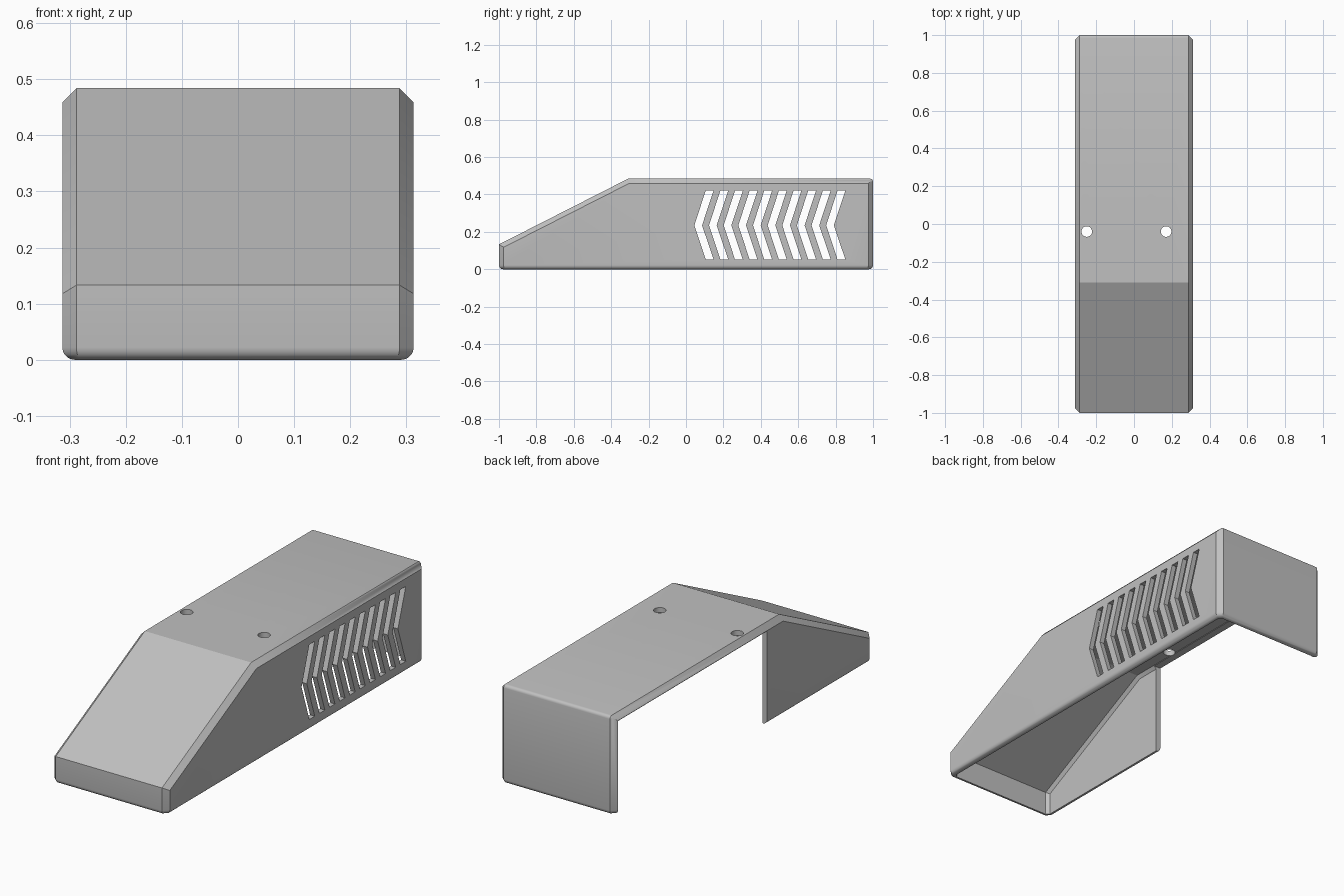
import bpy, bmesh, math
from mathutils import Matrix

cube = bpy.data.objects.get("Cube")
if cube:
    bpy.data.objects.remove(cube, do_unlink=True)

HALF, CHAMFER, WALL = 0.313, 0.025, 0.025

grey = bpy.data.materials.new("light_grey")
grey.use_nodes = True
grey.diffuse_color = (0.53, 0.53, 0.53, 1)
grey.node_tree.nodes["Principled BSDF"].inputs["Base Color"].default_value = grey.diffuse_color


def extrude_profile(profile, x0, x1):
    """Solid prism from a (y, z) profile, running from x0 to x1."""
    bm = bmesh.new()
    add_prism(bm, profile, x0, x1)
    return bm


def add_prism(bm, profile, x0, x1):
    a = [bm.verts.new((x0, y, z)) for y, z in profile]
    b = [bm.verts.new((x1, y, z)) for y, z in profile]
    faces = [bm.faces.new(a), bm.faces.new(b[::-1])]
    n = len(profile)
    for i in range(n):
        j = (i + 1) % n
        faces.append(bm.faces.new((a[j], a[i], b[i], b[j])))
    bmesh.ops.recalc_face_normals(bm, faces=faces)


def bevel(bm, test, size, segments):
    edges = [e for e in bm.edges if test(*[v.co for v in e.verts])]
    bmesh.ops.bevel(bm, geom=edges, offset=size, segments=segments,
                    profile=0.5, affect='EDGES', clamp_overlap=True)


def finish(bm, name, helper=False):
    mesh = bpy.data.meshes.new(name)
    bm.to_mesh(mesh)
    bm.free()
    obj = bpy.data.objects.new(name, mesh)
    bpy.context.collection.objects.link(obj)
    mesh.materials.append(grey)
    if helper:
        obj.hide_render = True
        obj.hide_viewport = True
        obj.display_type = 'WIRE'
    return obj


def side_rim(half, floor):
    """Edges around both side faces, leaving out the bottom ones."""
    return lambda a, b: (abs(a.x - b.x) < 1e-4 and abs(abs(a.x) - half) < 1e-4
                         and not (a.z < floor + 1e-4 and b.z < floor + 1e-4))


# Outer body: sloped nose, chamfered sides, rounded foot and rear top edge
outer = [(-1, 0), (-1, 0.133), (-0.31, 0.484), (1, 0.484), (1, 0)]
bm = extrude_profile(outer, -HALF, HALF)
bevel(bm, side_rim(HALF, 0), CHAMFER, 1)
bevel(bm, lambda a, b: min(a.y, b.y) > 0.97 and min(a.z, b.z) > 0.45
      and abs(a.x - b.x) > 0.1, 0.015, 4)
bevel(bm, lambda a, b: max(a.z, b.z) < 1e-4, 0.022, 5)
cover = finish(bm, "cover_shell")

# Hollow inside, open at the bottom
inner = [(-0.975, -0.1), (-0.975, 0.118), (-0.304, 0.459), (0.975, 0.459), (0.975, -0.1)]
bm = extrude_profile(inner, WALL - HALF, HALF - WALL)
bevel(bm, side_rim(HALF - WALL, -0.1), 0.0146, 1)
cavity = finish(bm, "cavity_cutter", True)

# Large opening in the right wall
opening = [(-0.18, -0.2), (-0.18, 0.457), (0.973, 0.457), (0.973, -0.2)]
side_opening = finish(extrude_profile(opening, -0.5, -0.26), "side_opening_cutter", True)

# Row of chevron vents in the left wall
chevron = [(0.105, 0.42), (0.147, 0.42), (0.086, 0.235), (0.147, 0.053),
           (0.105, 0.053), (0.045, 0.235)]
bm = bmesh.new()
for i in range(10):
    add_prism(bm, [(y + i * 0.0783, z) for y, z in chevron], 0.2, 0.4)
vents = finish(bm, "vent_cutter", True)

# Two round holes in the top
bm = bmesh.new()
for x in (-0.25, 0.17):
    bmesh.ops.create_cone(bm, cap_ends=True, segments=32, radius1=0.028, radius2=0.028,
                          depth=0.2, matrix=Matrix.Translation((x, -0.04, 0.48)))
holes = finish(bm, "top_hole_cutter", True)

# Apply the cuts in order
for cutter in (cavity, side_opening, vents, holes):
    mod = cover.modifiers.new(cutter.name, 'BOOLEAN')
    mod.operation = 'DIFFERENCE'
    mod.solver = 'EXACT'
    mod.object = cutter
bpy.context.view_layer.update()
bpy.ops.object.select_all(action='DESELECT')
bpy.context.view_layer.objects.active = cover
cover.select_set(True)
for mod in list(cover.modifiers):
    bpy.ops.object.modifier_apply(modifier=mod.name)
for cutter in (cavity, side_opening, vents, holes):
    bpy.data.objects.remove(cutter, do_unlink=True)
bpy.ops.object.shade_smooth_by_angle(angle=math.radians(25))
